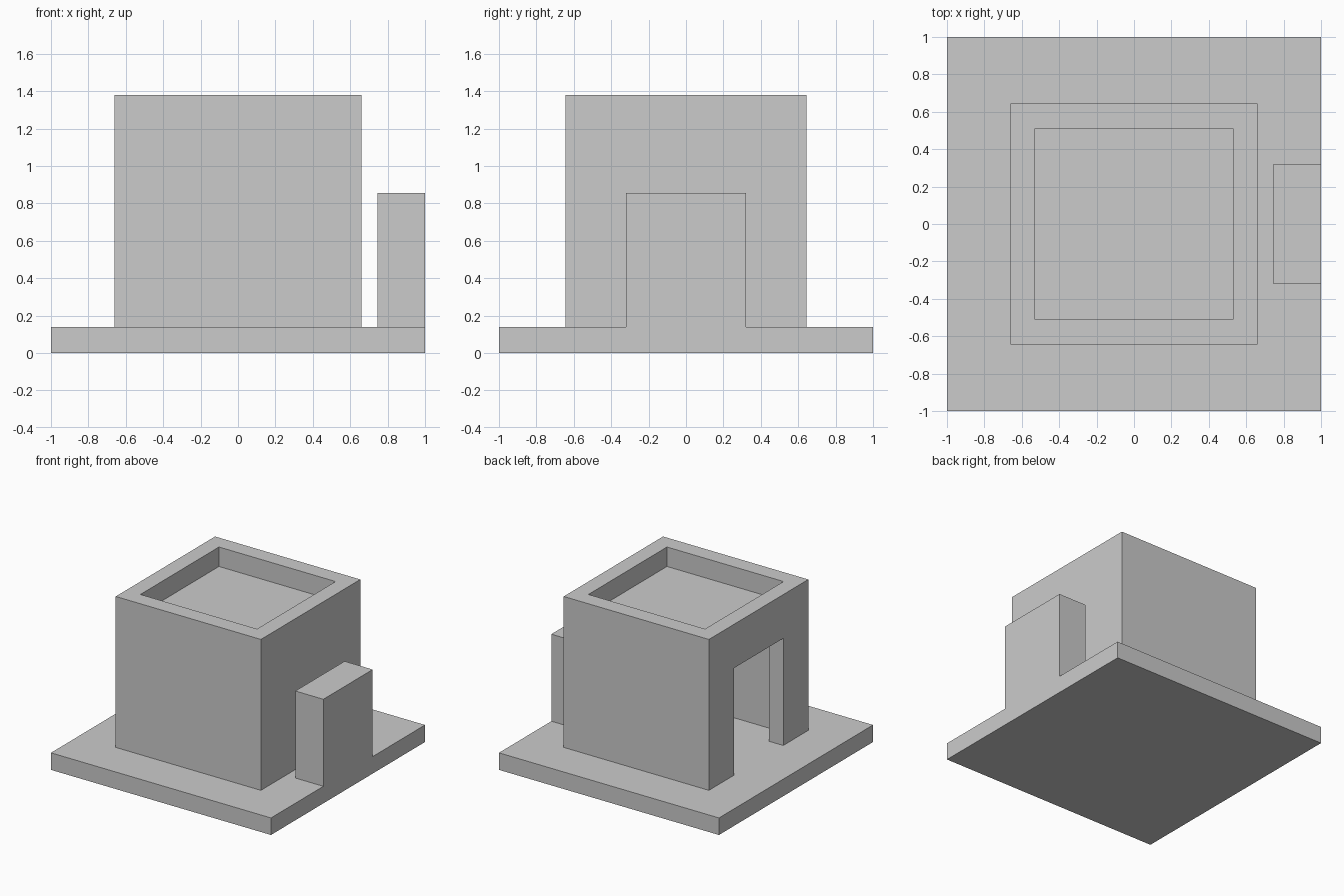
import bpy, bmesh
from mathutils import Vector

if "Cube" in bpy.data.objects:
    bpy.data.objects.remove(bpy.data.objects["Cube"])

SLAB_TOP = 0.14
HOUSE_TOP = 1.38


def box_bmesh(lo, hi):
    bm = bmesh.new()
    bmesh.ops.create_cube(bm, size=1)
    lo, hi = Vector(lo), Vector(hi)
    bmesh.ops.scale(bm, vec=hi - lo, verts=bm.verts)
    bmesh.ops.translate(bm, vec=(lo + hi) / 2, verts=bm.verts)
    return bm


def add_object(name, bm):
    mesh = bpy.data.meshes.new(name)
    bm.to_mesh(mesh)
    bm.free()
    obj = bpy.data.objects.new(name, mesh)
    bpy.context.collection.objects.link(obj)
    return obj


def cut(target, name, lo, hi):
    cutter = add_object(name, box_bmesh(lo, hi))
    cutter.hide_render = True
    cutter.display_type = 'WIRE'
    cutter.hide_set(True)
    mod = target.modifiers.new(name, 'BOOLEAN')
    mod.operation = 'DIFFERENCE'
    mod.solver = 'EXACT'
    mod.object = cutter


# Ground slab with the upright block extruded from its right edge
bm = box_bmesh((-1, -1, 0), (1, 1, SLAB_TOP))
for point, normal in (((0.745, 0, 0), (1, 0, 0)),
                      ((0, -0.32, 0), (0, 1, 0)),
                      ((0, 0.32, 0), (0, 1, 0))):
    bmesh.ops.bisect_plane(bm, geom=bm.verts[:] + bm.edges[:] + bm.faces[:],
                           plane_co=point, plane_no=normal)
pad = [f for f in bm.faces if f.normal.z > 0.9
       and f.calc_center_median().x > 0.745
       and abs(f.calc_center_median().y) < 0.32]
ext = bmesh.ops.extrude_face_region(bm, geom=pad)
bmesh.ops.delete(bm, geom=[f for f in pad if f.is_valid], context='FACES_ONLY')
bmesh.ops.translate(bm, vec=(0, 0, 0.855 - SLAB_TOP),
                    verts=[g for g in ext['geom'] if isinstance(g, bmesh.types.BMVert)])
bmesh.ops.dissolve_limit(bm, angle_limit=0.01, verts=bm.verts, edges=bm.edges)
bmesh.ops.recalc_face_normals(bm, faces=bm.faces)
add_object("ground_slab_with_block", bm)

# House shell: sunken roof, hollow room, doorway on the left side
house = add_object("house", box_bmesh((-0.66, -0.645, SLAB_TOP), (0.66, 0.645, HOUSE_TOP)))
cut(house, "roof_recess_cutter", (-0.53, -0.51, 1.22), (0.53, 0.51, 1.6))
cut(house, "room_cutter", (-0.53, -0.51, 0), (0.53, 0.51, 1.1))
cut(house, "doorway_cutter", (-0.9, -0.32, -0.1), (-0.4, 0.32, 1.02))
